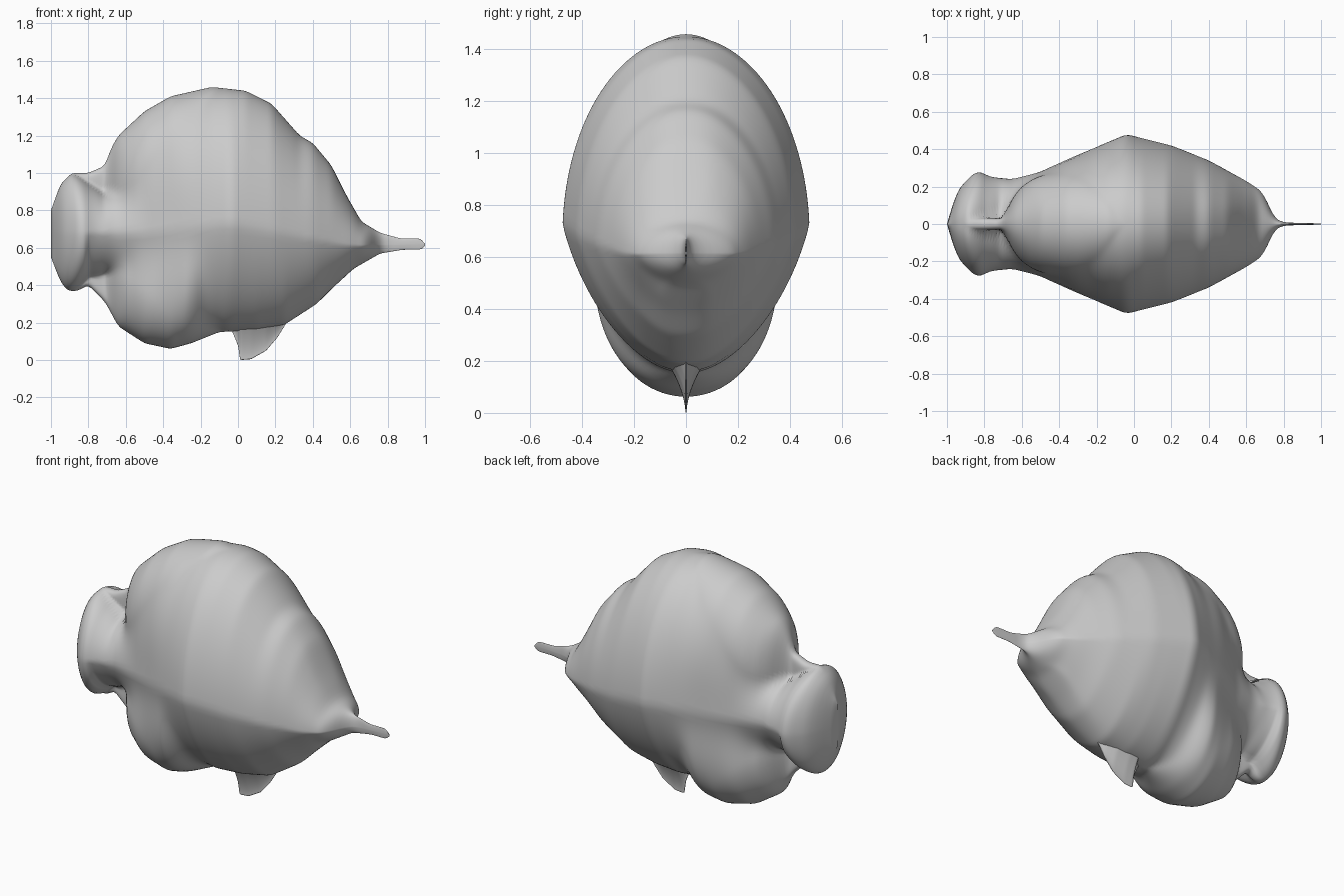
import bpy
import math

cube = bpy.data.objects.get("Cube")
if cube:
    bpy.data.objects.remove(cube, do_unlink=True)

grey = bpy.data.materials.new("plain_grey")
grey.use_nodes = True
colour = (0.6, 0.6, 0.6, 1)
grey.diffuse_color = colour
grey.node_tree.nodes["Principled BSDF"].inputs["Base Color"].default_value = colour


def lerp(keys, x):
    """Straight interpolation through (x, value) keys."""
    if x <= keys[0][0]:
        return keys[0][1]
    for (xa, va), (xb, vb) in zip(keys, keys[1:]):
        if x <= xb:
            return va + (vb - va) * (x - xa) / (xb - xa)
    return keys[-1][1]


def soft(keys, x, reach=0.015):
    """Interpolation with rounded corners, exact at both tips."""
    d = min(reach, 1 - abs(x))
    return sum(lerp(keys, x + d * k / 2) for k in range(-2, 3)) / 5


def bump(u):
    """Elliptic profile: one at the centre, zero at the rim."""
    return math.sqrt(max(0, 1 - u * u))


def loft(name, stations, columns, low, high, half_width):
    """Upright skin over a side outline, mirrored front to back."""
    verts, faces = [], []
    for x in stations:
        lo, hi = low(x), high(x)
        for j in range(columns + 1):
            t = (1 - math.cos(math.pi * j / columns)) / 2
            z = lo + (hi - lo) * t
            rim = j in (0, columns)
            verts.append((x, 0 if rim else -half_width(x, z, lo, hi), z))
    n = columns + 1
    for i in range(len(stations) - 1):
        for j in range(columns):
            a = i * n + j
            faces.append((a, a + n, a + n + 1, a + 1))
    mesh = bpy.data.meshes.new(name)
    mesh.from_pydata(verts, [], faces)
    mesh.materials.append(grey)
    obj = bpy.data.objects.new(name, mesh)
    bpy.context.collection.objects.link(obj)
    mirror = obj.modifiers.new("mirror", "MIRROR")
    mirror.use_axis = (False, True, False)
    mirror.merge_threshold = 0.0005
    for p in mesh.polygons:
        p.use_smooth = True
    return obj


# Side outline of the body, from the flared end to the tail
top = [(-1, .8), (-.95, .94), (-.89, 1), (-.8, 1), (-.71, 1.04), (-.68, 1.13),
       (-.64, 1.2), (-.5, 1.33), (-.36, 1.41), (-.14, 1.46), (.04, 1.44),
       (.18, 1.37), (.33, 1.2), (.4, 1.16), (.5, 1.04), (.58, .88), (.66, .74),
       (.76, .68), (.87, .65), (.98, .65), (1, .62)]
bottom = [(-1, .55), (-.95, .42), (-.91, .37), (-.86, .37), (-.8, .4),
          (-.71, .31), (-.64, .18), (-.5, .09), (-.36, .06), (-.25, .09),
          (-.1, .15), (.1, .16), (.25, .19), (.42, .3), (.5, .38), (.62, .49),
          (.76, .57), (.88, .59), (.98, .59), (1, .61)]
# Half width, height of the widest line, and height share of the neck
width = [(-1, 0), (-.95, .17), (-.9, .23), (-.84, .285), (-.76, .25), (-.65, .24),
         (-.5, .28), (-.3, .37), (-.04, .48), (.2, .42), (.4, .34), (.6, .23),
         (.69, .17), (.75, .03), (.8, .008), (1, .003)]
middle = [(-1, .68), (-.5, .68), (-.04, .73), (.6, .61), (1, .62)]
share = [(-.86, 1), (-.66, .45), (-.55, .45), (-.35, .75), (-.1, 1)]
# Half width of the lobes above and below the neck
upper_lobe = [(-.71, 0), (-.68, .09), (-.64, .16), (-.58, .22), (-.5, .26),
              (-.3, .3), (-.15, .27), (.2, 0)]
lower_lobe = [(-.71, 0), (-.64, .16), (-.5, .26), (-.25, .33), (-.1, .15), (.02, 0)]
# Half width of the blunt band that follows the outline
band = [(-.95, .04), (-.7, .03), (-.3, .03), (.1, .03), (.3, .09), (.6, .1), (.7, 0)]


def body_width(x, z, lo, hi):
    mid = soft(middle, x, 0.05)
    above = z > mid
    u = abs(z - mid) / max(hi - mid if above else mid - lo, 0.001)
    v = u / soft(share, x, 0.05)
    # The underside is straighter than the rounded upper half
    straight = 0.05 if above or x < -0.8 else 0.3
    profile = (1 - straight) * bump(v) + straight * max(0, 1 - v)
    neck = soft(width, x, 0.025) * profile
    side = soft(upper_lobe if above else lower_lobe, x, 0.04) * bump((u - 0.5) * 2)
    rim = soft(band, x, 0.04) * bump(u ** 10) if x > -0.95 else 0
    p = 5
    return (neck ** p + side ** p + rim ** p) ** (1 / p)


loft("body", [-1 + 2 * i / 140 for i in range(141)], 60,
     lambda x: soft(bottom, x), lambda x: soft(top, x), body_width)

# Keel fin under the belly, thin at its tip and spreading into the body
keel = [(-.03, .15), (0, .08), (.012, 0), (.07, .005), (.15, .05), (.21, .12),
        (.26, .2)]
loft("keel_fin", [-0.03 + 0.29 * i / 28 for i in range(29)], 24,
     lambda x: lerp(keel, x), lambda x: 0.42,
     lambda x, z, lo, hi: 0.002 + 0.26 * ((z - lo) / (hi - lo)) ** 1.7)
